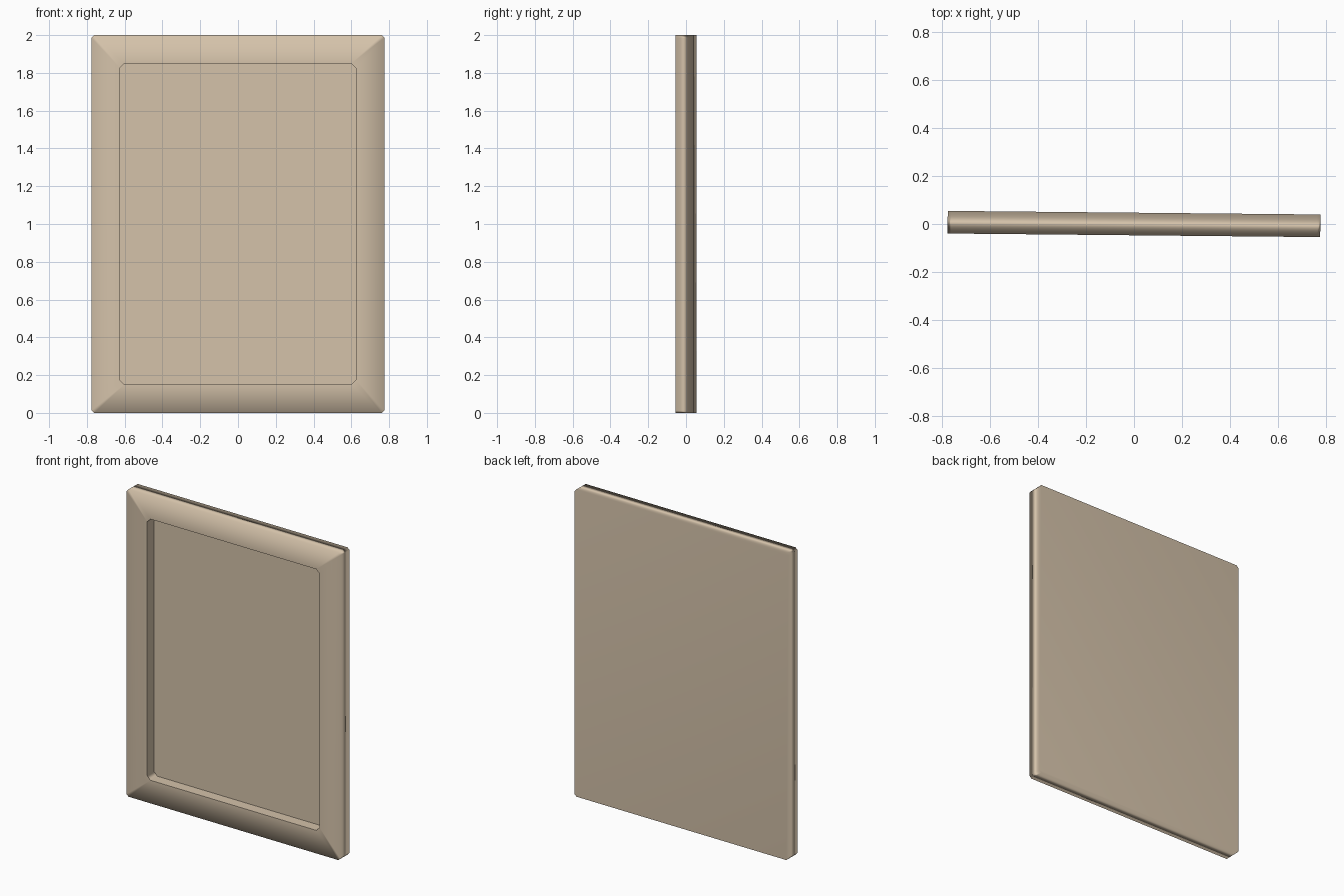
import bpy, bmesh
from mathutils import Matrix

cube = bpy.data.objects.get("Cube")
if cube:
    bpy.data.objects.remove(cube, do_unlink=True)

HALF_W, HALF_H = 0.775, 1.0
HALF_T = 0.047
BORDER, RECESS = 0.15, 0.07
TILT = -0.0097

# Warm beige finish
beige = bpy.data.materials.new("warm_beige")
beige.use_nodes = True
colour = (0.66, 0.54, 0.40, 1)
beige.diffuse_color = colour
bsdf = beige.node_tree.nodes["Principled BSDF"]
bsdf.inputs["Base Color"].default_value = colour
bsdf.inputs["Roughness"].default_value = 0.7


def ring(bm, w, h, cut, y):
    """Rectangle with clipped corners, standing at depth y."""
    verts = []
    for sx, sz in ((1, 1), (-1, 1), (-1, -1), (1, -1)):
        pair = [(sx * w, sz * (h - cut)), (sx * (w - cut), sz * h)]
        if sx * sz < 0:
            pair.reverse()
        verts += [bm.verts.new((x, y, z + HALF_H)) for x, z in pair]
    return verts


def bridge(bm, a, b):
    n = len(a)
    for i in range(n):
        j = (i + 1) % n
        bm.faces.new((a[i], a[j], b[j], b[i]))


# Framed panel: back, outer sides, front border, recess walls, recess floor
bm = bmesh.new()
in_w, in_h = HALF_W - BORDER, HALF_H - BORDER
back = ring(bm, HALF_W, HALF_H, 0.014, HALF_T)
front = ring(bm, HALF_W, HALF_H, 0.014, -HALF_T)
lip = ring(bm, in_w, in_h, 0.024, -HALF_T)
floor = ring(bm, in_w, in_h, 0.024, -HALF_T + RECESS)
loops = (back, front, lip, floor)
for a, b in zip(loops, loops[1:]):
    bridge(bm, a, b)
bm.faces.new(back)
bm.faces.new(floor)
bmesh.ops.recalc_face_normals(bm, faces=bm.faces)
for f in bm.faces:
    f.smooth = True

# Crisp edges around the recess
for loop in (lip, floor):
    members = set(loop)
    for e in bm.edges:
        if all(v in members for v in e.verts):
            e.smooth = False

# Slight turn about the vertical axis
bm.transform(Matrix.Rotation(TILT, 4, "Z"))
mesh = bpy.data.meshes.new("framed_panel")
bm.to_mesh(mesh)
bm.free()
mesh.materials.append(beige)
panel = bpy.data.objects.new("framed_panel", mesh)
bpy.context.collection.objects.link(panel)

# Broad faces stay flat while the narrow rim shades softly
soft = panel.modifiers.new("soft_rim", "WEIGHTED_NORMAL")
soft.mode = "FACE_AREA"
soft.keep_sharp = True
